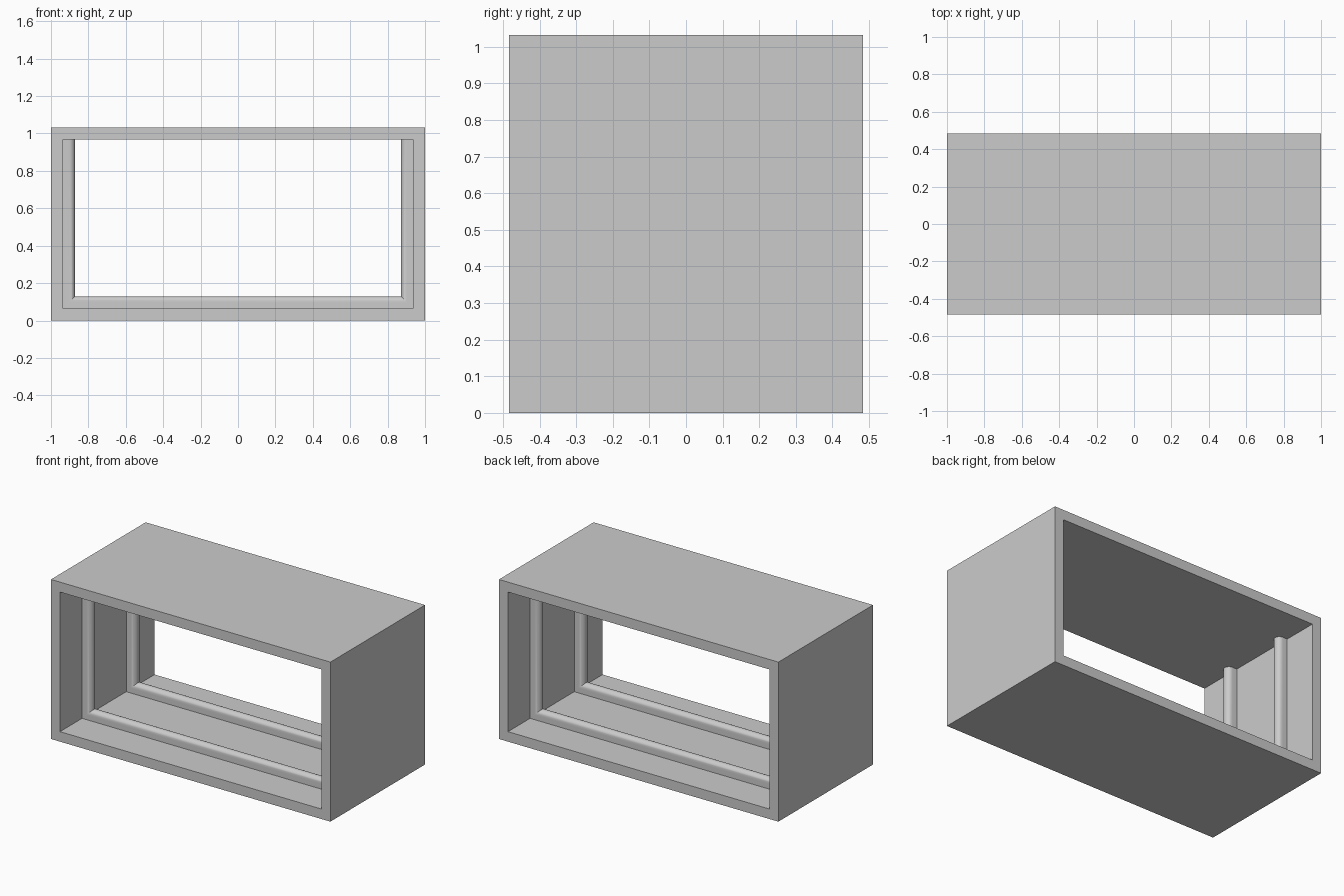
import bpy, bmesh, math

if "Cube" in bpy.data.objects:
    bpy.data.objects.remove(bpy.data.objects["Cube"], do_unlink=True)

U = 2 / 31                      # wall thickness
W, D, H = 31 * U, 15 * U, 16 * U
INNER_X, FLOOR, CEILING = W / 2 - U, U, H - U

grey = bpy.data.materials.new("light grey")
grey.use_nodes = True
colour = (0.6, 0.6, 0.6, 1)
grey.diffuse_color = colour
grey.node_tree.nodes["Principled BSDF"].inputs["Base Color"].default_value = colour


def make_object(name, bm):
    bmesh.ops.recalc_face_normals(bm, faces=bm.faces)
    mesh = bpy.data.meshes.new(name)
    bm.to_mesh(mesh)
    bm.free()
    mesh.materials.append(grey)
    obj = bpy.data.objects.new(name, mesh)
    bpy.context.collection.objects.link(obj)
    return obj


def bridge(bm, a, b, closed):
    """Join two matching rows of vertices with quads."""
    n = len(a)
    for i in range(n if closed else n - 1):
        j = (i + 1) % n
        bm.faces.new((a[i], a[j], b[j], b[i]))


# Rectangular tube, open at front and back
def rectangle(bm, x, low, high, y):
    return [bm.verts.new((sx * x, y, z))
            for sx, z in ((-1, low), (1, low), (1, high), (-1, high))]


bm = bmesh.new()
loops = [rectangle(bm, W / 2, 0, H, -D / 2),
         rectangle(bm, W / 2, 0, H, D / 2),
         rectangle(bm, INNER_X, FLOOR, CEILING, D / 2),
         rectangle(bm, INNER_X, FLOOR, CEILING, -D / 2)]
for k in range(4):
    bridge(bm, loops[k], loops[(k + 1) % 4], True)
make_object("open_box_shell", bm)


# Round-topped ribs, mitred up both walls and across the floor
def rib(name, centre_y):
    r = U / 2
    steps = 16
    profile = [(-r, 0)]
    for i in range(steps + 1):
        a = math.pi * i / steps
        profile.append((-r * math.cos(a), r + r * math.sin(a)))
    profile.append((r, 0))
    bm = bmesh.new()
    rows = []
    for dx, top in ((-1, True), (-1, False), (1, False), (1, True)):
        rows.append([bm.verts.new((dx * (INNER_X - h), centre_y + y,
                                   CEILING if top else FLOOR + h))
                     for y, h in profile])
    for a, b in zip(rows, rows[1:]):
        bridge(bm, a, b, True)
    bm.faces.new(rows[0])
    bm.faces.new(rows[-1])
    obj = make_object(name, bm)
    bpy.ops.object.select_all(action='DESELECT')
    obj.select_set(True)
    bpy.context.view_layer.objects.active = obj
    bpy.ops.object.shade_smooth_by_angle(angle=math.radians(30))


rib("front_rib", -3.5 * U)
rib("back_rib", 3.5 * U)
